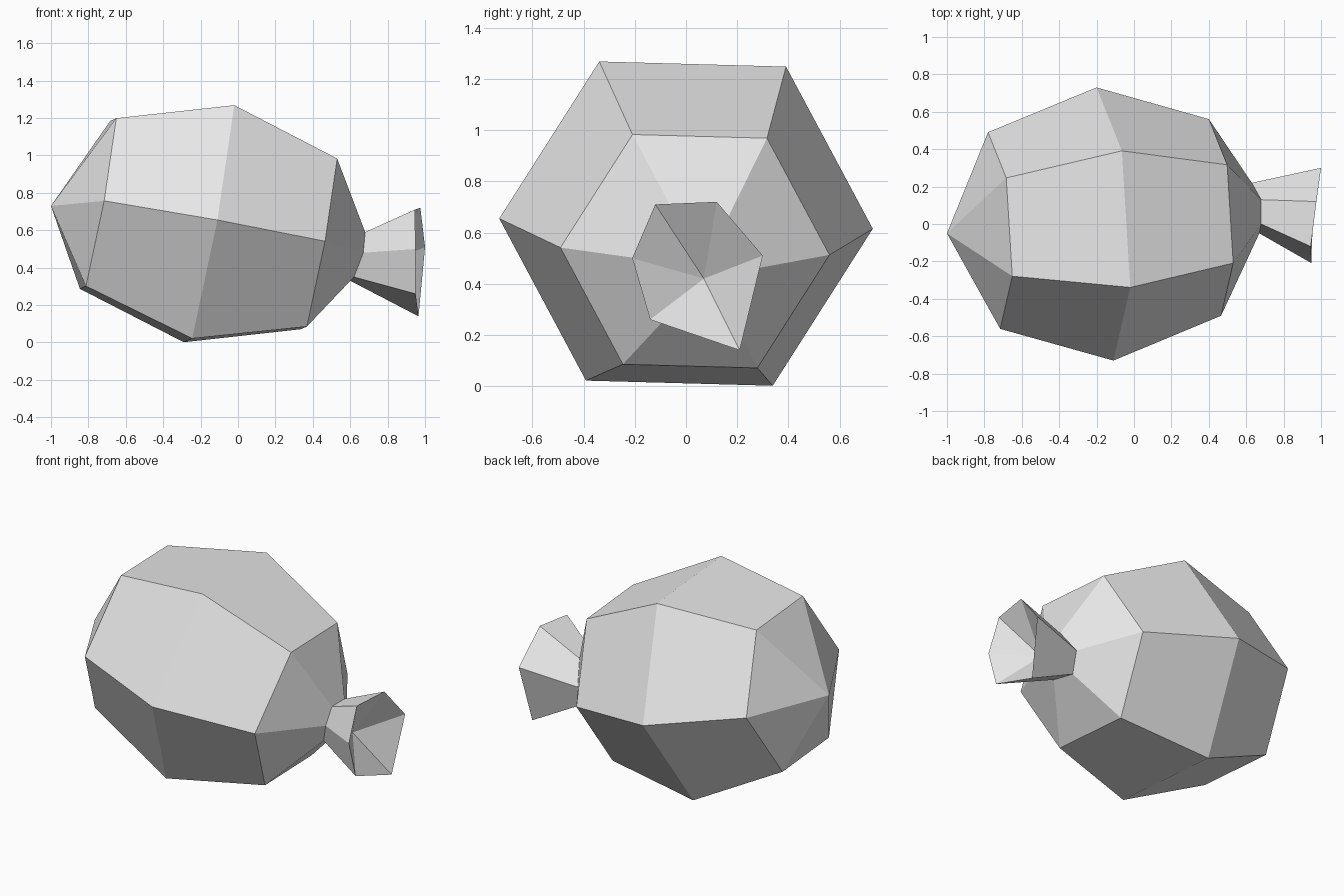
import bpy
import bmesh
import math
from mathutils import Vector

SIDES = 6

cube = bpy.data.objects.get("Cube")
if cube:
    bpy.data.objects.remove(cube, do_unlink=True)

# Single plain grey finish
grey = bpy.data.materials.new("plain_grey")
grey.use_nodes = True
colour = (0.8, 0.8, 0.8, 1.0)
grey.diffuse_color = colour
grey.node_tree.nodes["Principled BSDF"].inputs["Base Color"].default_value = colour

# Tilted cross-section axes shared by all the body rings
FRONT = Vector((0.045, -0.73, 0.02))
UP = Vector((0.13, 0.03, 0.72))


def hexagon(centre, scale):
    """Six points running front, top, back, bottom."""
    angles = [math.tau * i / SIDES for i in range(SIDES)]
    return [Vector(centre) + scale * (FRONT * math.cos(a) + UP * math.sin(a))
            for a in angles]


def skin(name, sections):
    """Bridge successive sections; a one-point section closes to a tip."""
    bm = bmesh.new()
    loops = [[bm.verts.new(p) for p in section] for section in sections]
    for a, b in zip(loops, loops[1:]):
        for i in range(SIDES):
            j = (i + 1) % SIDES
            corners = [a[i % len(a)], b[i % len(b)], b[j % len(b)], a[j % len(a)]]
            bm.faces.new(list(dict.fromkeys(corners)))
    mesh = bpy.data.meshes.new(name)
    bm.to_mesh(mesh)
    bm.free()
    mesh.materials.append(grey)
    obj = bpy.data.objects.new(name, mesh)
    bpy.context.collection.objects.link(obj)
    return obj


# Narrow neck and flared rim, listed front, top, back, bottom
neck = [(0.67, -0.05, 0.48), (0.68, 0.0, 0.59), (0.68, 0.13, 0.59),
        (0.63, 0.22, 0.45), (0.60, 0.15, 0.33), (0.62, 0.0, 0.35)]
rim = [(0.95, -0.21, 0.50), (0.945, -0.12, 0.71), (0.975, 0.12, 0.72),
       (1.0, 0.30, 0.51), (0.965, 0.21, 0.14), (0.95, -0.14, 0.26)]

# Faceted rounded body, pointed at one end and open to the neck at the other
skin("body", [
    [(-1.0, -0.05, 0.73)],
    hexagon((-0.748, -0.035, 0.743), 0.72),
    hexagon((-0.155, 0.0, 0.635), 1.0),
    hexagon((0.433, 0.035, 0.527), 0.72),
    neck,
])

# Flared tail with a hollow end
skin("tail", [neck, rim, [(0.78, 0.07, 0.42)]])
